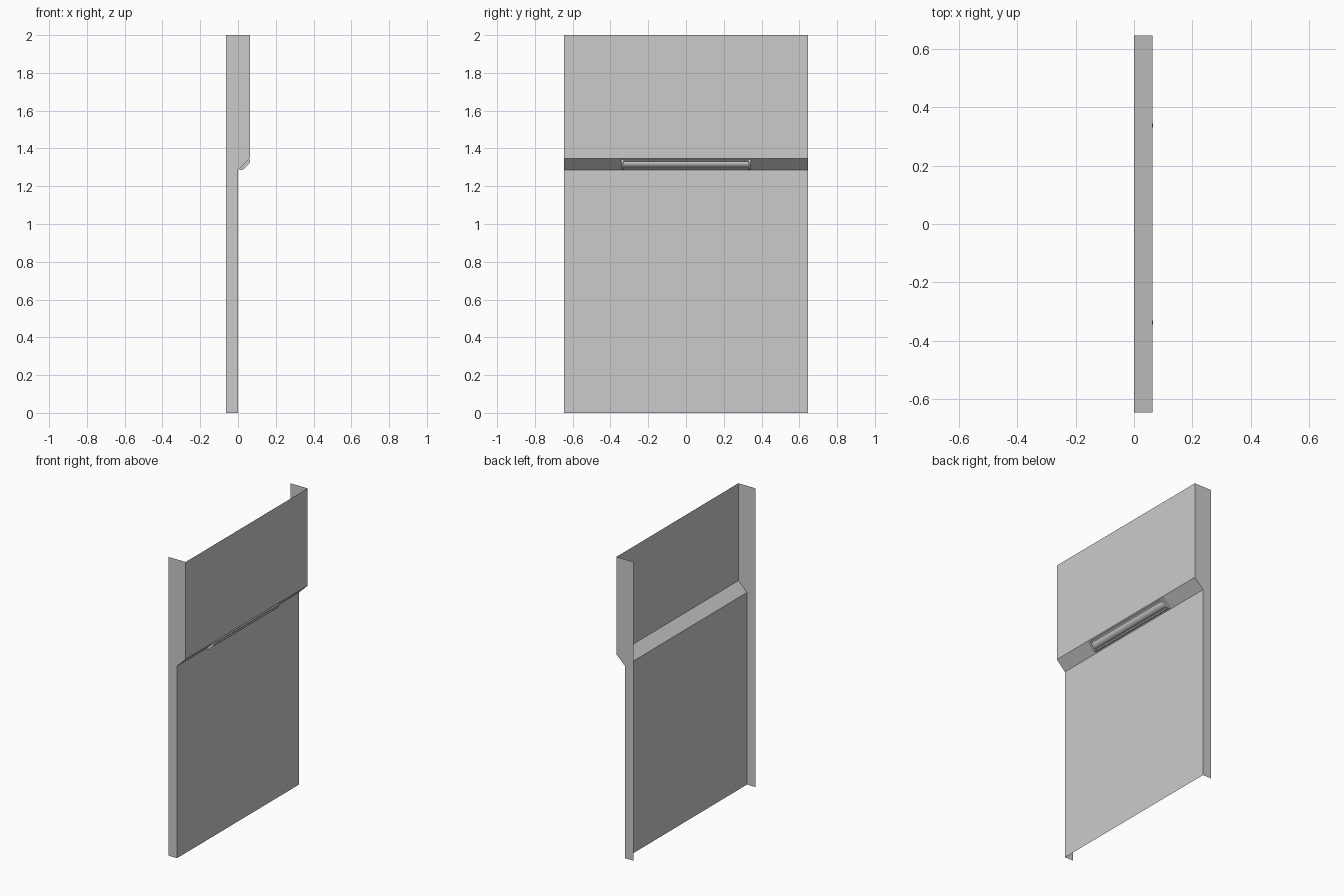
import bpy, bmesh, math
from mathutils import Vector

if "Cube" in bpy.data.objects:
    bpy.data.objects.remove(bpy.data.objects["Cube"])

HALF = 0.645          # half width along y
BACK, MID, FRONT = -0.064, 0.0, 0.064
Z0, Z1, Z2 = 1.286, 1.348, 2.0


def finish(name, bm, smooth=None):
    mesh = bpy.data.meshes.new(name)
    bm.to_mesh(mesh)
    bm.free()
    ob = bpy.data.objects.new(name, mesh)
    bpy.context.collection.objects.link(ob)
    if smooth:
        bpy.context.view_layer.objects.active = ob
        ob.select_set(True)
        bpy.ops.object.shade_smooth_by_angle(angle=math.radians(smooth))
        ob.select_set(False)
    return ob


# Stepped wall panel: open at the back, top and bottom
bm = bmesh.new()
front = [(MID, 0), (MID, Z0), (FRONT, Z1), (FRONT, Z2)]
outline = front + [(BACK, Z2), (BACK, 0)]
near = [bm.verts.new((x, -HALF, z)) for x, z in outline]
far = [bm.verts.new((x, HALF, z)) for x, z in outline]
for i in range(3):
    bm.faces.new((near[i], far[i], far[i + 1], near[i + 1]))
bm.faces.new(near)
bm.faces.new(far[::-1])
bm.faces.ensure_lookup_table()
bmesh.ops.recalc_face_normals(bm, faces=bm.faces)
if bm.faces[0].normal.x < 0:
    bmesh.ops.reverse_faces(bm, faces=bm.faces)
finish("wall_panel", bm)

# Local axes of the sloped soffit: u runs up the slope, n points out of it
centre = Vector(((MID + FRONT) / 2, 0, (Z0 + Z1) / 2))
u = Vector((FRONT - MID, 0, Z1 - Z0)).normalized()
n = Vector((u.z, 0, -u.x))


def slope_bar(name, profile, y0, y1, smooth=None):
    """Extrude a closed (u, n) profile along y, lying on the slope."""
    bm = bmesh.new()
    rings = [[bm.verts.new(centre + u * a + n * b + Vector((0, y, 0)))
              for a, b in profile] for y in (y0, y1)]
    count = len(profile)
    for i in range(count):
        j = (i + 1) % count
        bm.faces.new((rings[0][i], rings[0][j], rings[1][j], rings[1][i]))
    bm.faces.new(rings[0][::-1])
    bm.faces.new(rings[1])
    bmesh.ops.recalc_face_normals(bm, faces=bm.faces)
    return finish(name, bm, smooth)


def arch(width, height, power=1.0, steps=12):
    pts = []
    for i in range(steps + 1):
        t = math.pi * i / steps
        c, s = math.cos(t), math.sin(t)
        pts.append((width * math.copysign(abs(c) ** power, c),
                    height * max(s, 0) ** power))
    return pts


# Lamp fixture: base tray, side rails, rounded tube and end caps
L = 0.344
slope_bar("lamp_base", [(-.037, 0), (-.037, .004), (.037, .004), (.037, 0)], -L, L)
slope_bar("lamp_tube", arch(.023, .016), -L + .012, L - .012, 40)
for side in (-1, 1):
    a = side * .037
    slope_bar("lamp_rail", [(a, 0), (a, .007), (a - side * .004, .010),
                            (a - side * .008, .010), (a - side * .008, 0)],
              -L + .012, L - .012)
    slope_bar("lamp_end_cap", arch(.037, .0175, .6), side * (L - .014), side * L, 40)
